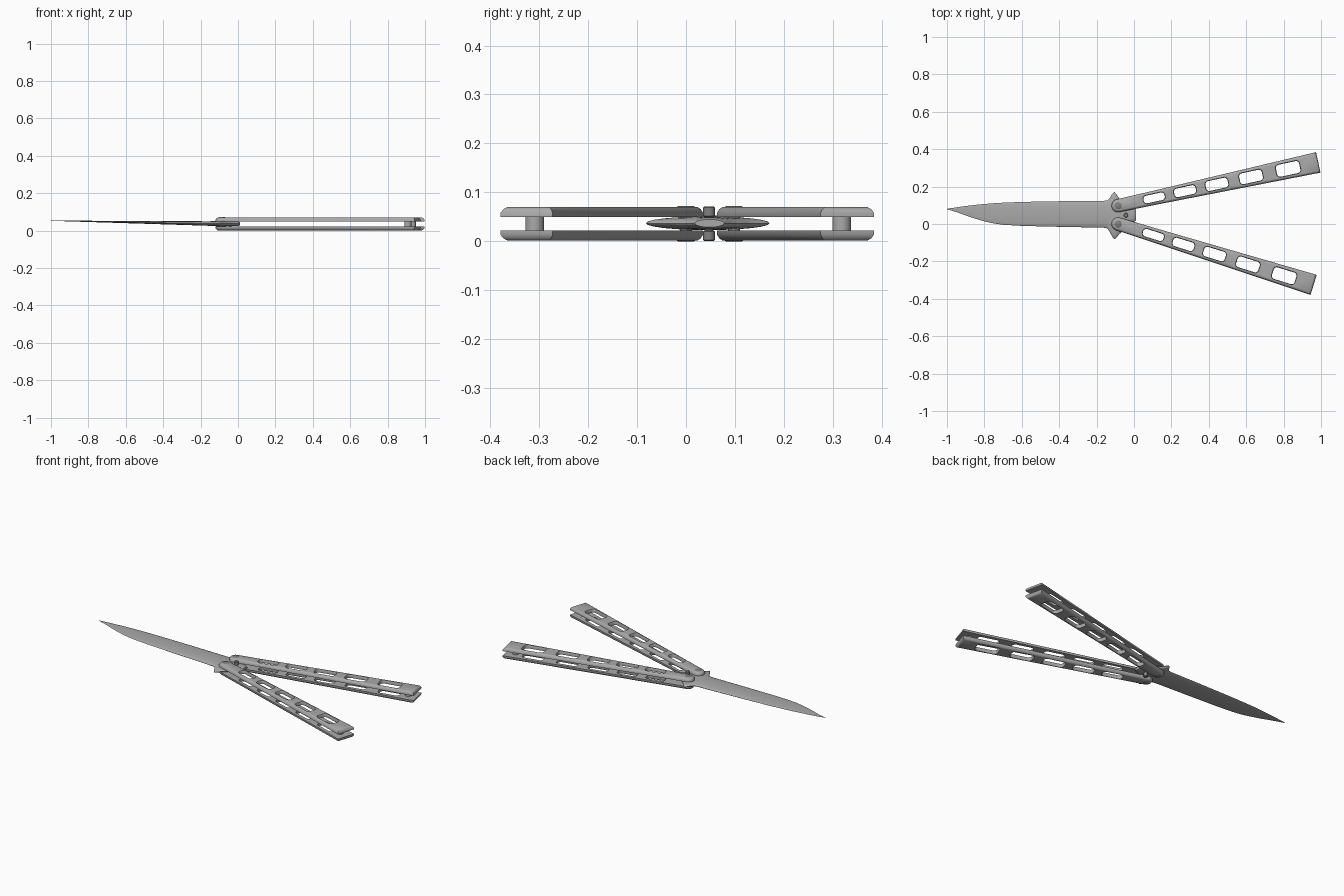
import bpy, bmesh, math
from mathutils import Vector, Matrix

if "Cube" in bpy.data.objects:
    bpy.data.objects.remove(bpy.data.objects["Cube"])


def material(name, v):
    m = bpy.data.materials.new(name)
    m.diffuse_color = (v, v, v, 1)
    m.use_nodes = True
    m.node_tree.nodes["Principled BSDF"].inputs["Base Color"].default_value = m.diffuse_color
    return m


STEEL = material("brushed steel", 0.40)
DARK = material("dark steel", 0.22)


def finish(bm, name, mat, angle=35):
    bmesh.ops.recalc_face_normals(bm, faces=bm.faces[:])
    me = bpy.data.meshes.new(name)
    bm.to_mesh(me)
    bm.free()
    me.materials.append(mat)
    ob = bpy.data.objects.new(name, me)
    bpy.context.collection.objects.link(ob)
    bpy.ops.object.select_all(action='DESELECT')
    ob.select_set(True)
    bpy.context.view_layer.objects.active = ob
    bpy.ops.object.shade_smooth_by_angle(angle=math.radians(angle))
    return ob


def inset(pts, d):
    # move a counter-clockwise loop inward by d
    out, n = [], len(pts)
    for i in range(n):
        p, a, b = Vector(pts[i]), Vector(pts[i - 1]), Vector(pts[(i + 1) % n])
        e, f = (p - a).normalized(), (b - p).normalized()
        n1, n2 = Vector((-e.y, e.x)), Vector((-f.y, f.x))
        m = (n1 + n2) / max(1 + n1.dot(n2), 0.3)
        out.append(p + m * d)
    return out


def rounded_rect(cx, w, h, r):
    pts = []
    for k, (sx, sy) in enumerate([(1, 1), (-1, 1), (-1, -1), (1, -1)]):
        for j in range(6):
            a = math.pi / 2 * (k + j / 5)
            pts.append((cx + sx * (w / 2 - r) + r * math.cos(a),
                        sy * (h / 2 - r) + r * math.sin(a)))
    return pts


# handle outline: round nose at the pivot, flaring to a straight end
LENGTH, NOSE = 1.095, 0.035
outline = [(LENGTH, -0.056), (LENGTH, 0.056), (0.6, 0.046), (0.2, 0.038)]
outline += [(NOSE * math.cos(a), NOSE * math.sin(a))
            for a in (math.pi * (0.5 + k / 12) for k in range(13))]
outline += [(0.2, -0.038), (0.6, -0.046)]
slots = [rounded_rect(u, 0.115 + 0.003 * i, 0.041 + 0.006 * i, 0.017)
         for i, u in enumerate((0.197, 0.366, 0.54, 0.727, 0.93))]


def handle_plate(name, pivot, angle, inner, outer):
    bm = bmesh.new()
    steps = [(0, 0), (0.4, 0), (0.8, 0.45), (1, 1)]
    caps = ([], [])
    for loop, bevel in [(outline, 0.011)] + [(s, -0.003) for s in slots]:
        rings = []
        for t, b in steps:
            z = inner + (outer - inner) * t
            rings.append([bm.verts.new((p.x, p.y, z)) for p in inset(loop, bevel * b)])
        n = len(loop)
        for r0, r1 in zip(rings, rings[1:]):
            for i in range(n):
                j = (i + 1) % n
                bm.faces.new((r0[i], r0[j], r1[j], r1[i]))
        for cap, ring in zip(caps, (rings[0], rings[-1])):
            cap += [bm.edges.get((ring[i], ring[(i + 1) % n])) for i in range(n)]
    for cap in caps:
        bmesh.ops.triangle_fill(bm, edges=cap, use_beauty=True, normal=(0, 0, 1))
    bm.transform(Matrix.Translation((*pivot, 0)) @ Matrix.Rotation(angle, 4, 'Z'))
    return finish(bm, name, STEEL)


def pin(name, x, y, profile, mat):
    # turned pin from (radius, z) pairs
    bm = bmesh.new()
    n, rings = 24, []
    for r, z in profile:
        rings.append([bm.verts.new((x + r * math.cos(2 * math.pi * k / n),
                                    y + r * math.sin(2 * math.pi * k / n), z)) for k in range(n)])
    for r0, r1 in zip(rings, rings[1:]):
        for i in range(n):
            j = (i + 1) % n
            bm.faces.new((r0[i], r0[j], r1[j], r1[i]))
    bm.faces.new(rings[0])
    bm.faces.new(rings[-1])
    return finish(bm, name, mat)


# two handles, each with two plates, an end spacer and a pivot
for side, pivot, deg in (("upper", (-0.085, 0.098), 12.2), ("lower", (-0.085, 0.0), -17.3)):
    a = math.radians(deg)
    handle_plate(side + "_handle_top_plate", pivot, a, 0.050, 0.070)
    handle_plate(side + "_handle_bottom_plate", pivot, a, 0.022, 0.002)
    pin(side + "_spacer", pivot[0] + 1.04 * math.cos(a), pivot[1] + 1.04 * math.sin(a),
        [(0.019, 0.02), (0.019, 0.052)], STEEL)
    pin(side + "_pivot", *pivot, [(0.016, 0), (0.019, 0.002), (0.019, 0.012), (0.012, 0.012),
                                  (0.012, 0.06), (0.019, 0.06), (0.019, 0.07), (0.016, 0.072)], DARK)

# stop pin through the tang
pin("stop_pin", -0.043, 0.047, [(0.010, 0.001), (0.012, 0.003), (0.012, 0.02), (0.009, 0.022),
                                (0.009, 0.05), (0.012, 0.052), (0.012, 0.069), (0.010, 0.071)], DARK)

# blade, guard and tang: lens sections lofted along x (x, y low, y high, half thickness)
stations = [(-1.0, 0.079, 0.081, 0.0008), (-0.95, 0.064, 0.089, 0.0015), (-0.9, 0.046, 0.096, 0.002),
            (-0.85, 0.029, 0.102, 0.0027), (-0.8, 0.014, 0.107, 0.0034), (-0.75, 0.003, 0.111, 0.004),
            (-0.7, -0.004, 0.114, 0.0047), (-0.6, -0.010, 0.118, 0.006), (-0.45, -0.014, 0.121, 0.008),
            (-0.3, -0.017, 0.123, 0.010), (-0.16, -0.020, 0.124, 0.012), (-0.142, -0.024, 0.127, 0.0125),
            (-0.13, -0.042, 0.138, 0.013), (-0.115, -0.07, 0.163, 0.014), (-0.104, -0.082, 0.171, 0.014),
            (-0.094, -0.073, 0.160, 0.014), (-0.08, -0.055, 0.138, 0.014), (-0.06, -0.038, 0.125, 0.0135),
            (-0.04, -0.018, 0.108, 0.013), (-0.015, 0.006, 0.09, 0.013), (0.0, 0.012, 0.084, 0.012),
            (0.01, 0.018, 0.078, 0.008)]
bm = bmesh.new()
N, rings = 24, []
for x, lo, hi, t in stations:
    zc = 0.037 + max(0, -0.1 - x) * 0.018
    ring = []
    for k in range(N):
        a = 2 * math.pi * k / N
        s = math.sin(a)
        ring.append(bm.verts.new((x, (lo + hi) / 2 + (hi - lo) / 2 * math.cos(a), zc + t * s)))
    rings.append(ring)
for r0, r1 in zip(rings, rings[1:]):
    for i in range(N):
        j = (i + 1) % N
        bm.faces.new((r0[i], r0[j], r1[j], r1[i]))
bm.faces.new(rings[0])
bm.faces.new(rings[-1])
finish(bm, "blade_and_tang", STEEL, 40)
